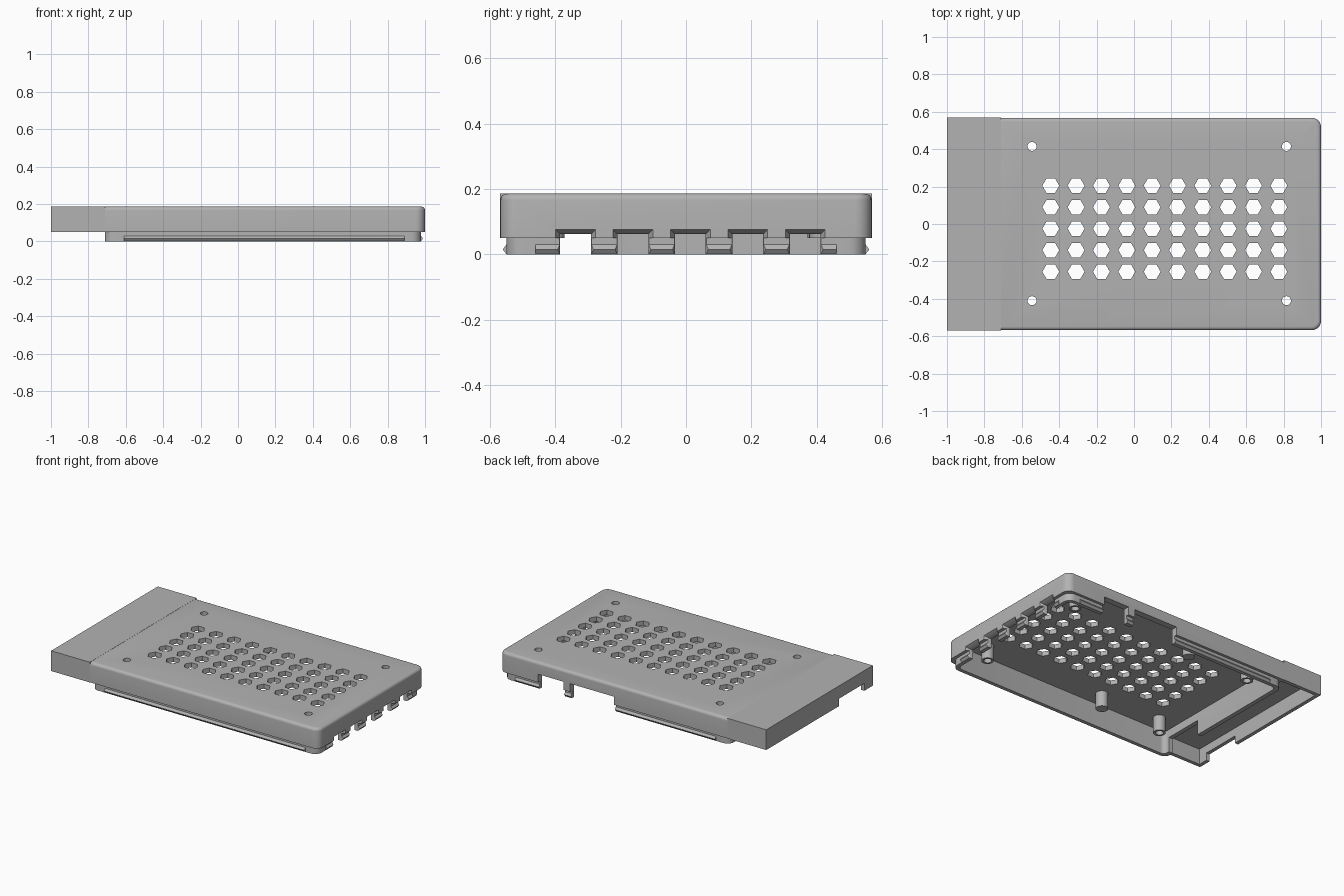
import bpy, bmesh, math
from mathutils import Vector

scene = bpy.context.scene
if "Cube" in bpy.data.objects:
    bpy.data.objects.remove(bpy.data.objects["Cube"], do_unlink=True)

grey = bpy.data.materials.new("plain grey")
grey.use_nodes = True
colour = (0.45, 0.45, 0.45, 1)
grey.diffuse_color = colour
grey.node_tree.nodes["Principled BSDF"].inputs["Base Color"].default_value = colour

TOP, CEILING, STEP = 0.187, 0.155, 0.05


def loft(bm, rings):
    """Closed solid through rings of equal point count."""
    loops = [[bm.verts.new(p) for p in ring] for ring in rings]
    n = len(loops[0])
    for a, b in zip(loops, loops[1:]):
        for i in range(n):
            j = (i + 1) % n
            bm.faces.new((a[i], a[j], b[j], b[i]))
    bm.faces.new(loops[0][::-1])
    bm.faces.new(loops[-1])


def rounded(x0, x1, half_y, r, z, steps=6):
    """Rounded rectangle ring."""
    corners = ((x1, half_y, 0), (x0, half_y, 1), (x0, -half_y, 2), (x1, -half_y, 3))
    ring = []
    for x, y, q in corners:
        cx = x - r if x == x1 else x + r
        cy = y - math.copysign(r, y)
        for k in range(steps + 1):
            a = (q + k / steps) * math.pi / 2
            ring.append((cx + r * math.cos(a), cy + r * math.sin(a), z))
    return ring


def box(bm, x0, x1, y0, y1, z0, z1):
    loft(bm, [[(x0, y0, z), (x1, y0, z), (x1, y1, z), (x0, y1, z)] for z in (z0, z1)])


def prism(bm, x, y, r, sides, z0, z1):
    turn = 2 * math.pi / sides
    loft(bm, [[(x + r * math.cos(i * turn), y + r * math.sin(i * turn), z)
               for i in range(sides)] for z in (z0, z1)])


def make(name, build):
    bm = bmesh.new()
    build(bm)
    bmesh.ops.recalc_face_normals(bm, faces=bm.faces)
    mesh = bpy.data.meshes.new(name)
    bm.to_mesh(mesh)
    bm.free()
    mesh.materials.append(grey)
    ob = bpy.data.objects.new(name, mesh)
    scene.collection.objects.link(ob)
    return ob


# Main cover with a rounded top edge
def cover(bm):
    r = 0.02
    rings = [rounded(-0.76, 1, 0.568, 0.05, STEP)]
    for k in range(6):
        a = k / 5 * math.pi / 2
        d = r * (1 - math.cos(a))
        rings.append(rounded(-0.76 + d, 1 - d, 0.568 - d, 0.05 - d,
                             TOP - 0.001 - r + r * math.sin(a)))
    loft(bm, rings)


# Square-edged end section
def end_section(bm):
    box(bm, -1, -0.71, -0.57, 0.57, STEP, TOP)


# Inset lip that plugs into the lower half
def lip(bm):
    loft(bm, [rounded(-0.712, 0.978, 0.55, 0.05, z) for z in (0, 0.1)])


# Hollow interior of both sections
def cavities(bm):
    loft(bm, [rounded(-0.68, 0.953, 0.525, 0.03, z) for z in (-0.1, CEILING)])
    box(bm, -0.975, -0.71, -0.545, 0.545, -0.1, CEILING)


# Snap ridges along three sides of the lip
def snap_ridges(bm):
    profile = ((-0.008, 0.001), (0, 0.001), (0.011, 0.015), (0, 0.03), (-0.008, 0.03))
    for s in (-1, 1):
        loft(bm, [[(x, s * (0.55 + d), z) for d, z in profile] for x in (-0.61, 0.89)])
    loft(bm, [[(0.978 + d, y, z) for d, z in profile] for y in (-0.46, 0.46)])


screws = [(x, y) for x in (-0.545, 0.815) for y in (-0.41, 0.415)]


# Posts under the ceiling
def posts(bm):
    for x, y in screws + [(-0.09, -0.41), (-0.09, 0.41)]:
        prism(bm, x, y, 0.038, 24, STEP, CEILING + 0.01)


# Hexagonal vents and screw holes
def holes(bm):
    for col in range(10):
        for row in range(5):
            prism(bm, -0.445 + 0.1355 * col, -0.255 + 0.115 * row, 0.045, 6, 0.1, 0.3)
    for x, y in screws:
        prism(bm, x, y, 0.024, 24, -0.1, 0.3)


# Flared end slots, side port openings and the end notch
def openings(bm):
    for i in range(5):
        y = -0.338 + 0.1757 * i
        loft(bm, [[(x, y - w, -0.1), (x, y + w, -0.1), (x, y + w, z), (x, y - w, z)]
                  for x, w, z in ((1.05, 0.061, 0.076), (1, 0.061, 0.076),
                                  (0.975, 0.047, 0.062), (0.9, 0.047, 0.062))])
    for x0, x1 in ((0.14, 0.47), (0.52, 0.71)):
        box(bm, x0, x1, 0.45, 0.7, -0.1, 0.105)
    box(bm, -1.1, -0.6, -0.48, -0.21, -0.1, 0.1)


lid = make("case_lid", cover)
steps = (("end_section", end_section, 'UNION'), ("lip", lip, 'UNION'),
         ("cavities", cavities, 'DIFFERENCE'), ("snap_ridges", snap_ridges, 'UNION'),
         ("posts", posts, 'UNION'), ("holes", holes, 'DIFFERENCE'),
         ("openings", openings, 'DIFFERENCE'))
helpers = []
for name, build, operation in steps:
    helper = make(name, build)
    helper.hide_render = True
    helpers.append(helper)
    mod = lid.modifiers.new(name, 'BOOLEAN')
    mod.operation = operation
    mod.solver = 'EXACT'
    mod.object = helper

# Bake the combined shape and drop the helpers
bpy.context.view_layer.update()
final = bpy.data.meshes.new_from_object(lid.evaluated_get(bpy.context.evaluated_depsgraph_get()))
lid.modifiers.clear()
lid.data = final
for helper in helpers:
    bpy.data.objects.remove(helper, do_unlink=True)

bpy.ops.object.select_all(action='DESELECT')
lid.select_set(True)
bpy.context.view_layer.objects.active = lid
bpy.ops.object.shade_smooth_by_angle(angle=math.radians(30))
